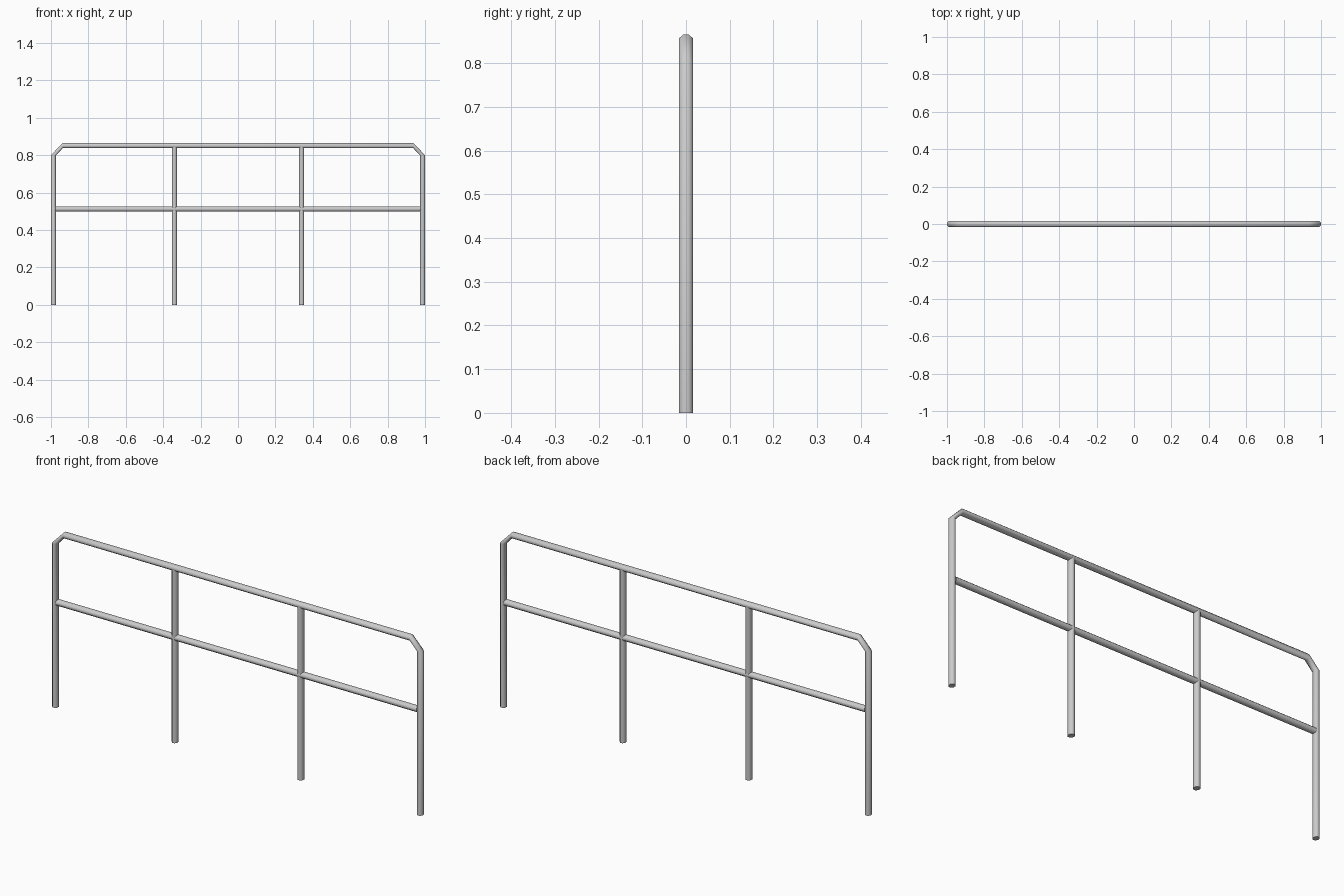
import bpy, bmesh, math
from mathutils import Vector

if "Cube" in bpy.data.objects:
    bpy.data.objects.remove(bpy.data.objects["Cube"])

R = 0.0158      # tube radius
SIDES = 8
RX = 0.0138     # tube half width in the plane of the railing


def tube(name, rings):
    """Sweep a tube through rings of (centre x, centre z, in-plane axis)."""
    bm = bmesh.new()
    loops = []
    for x, z, (ax, az) in rings:
        loop = []
        for i in range(SIDES):
            a = 2 * math.pi * (i + 0.5) / SIDES
            k = 1 / math.cos(math.pi / SIDES)
            u, v = RX * k * math.cos(a), R * k * math.sin(a)
            loop.append(bm.verts.new(Vector((x + ax * u, v, z + az * u))))
        loops.append(loop)
    for a, b in zip(loops, loops[1:]):
        for i in range(SIDES):
            j = (i + 1) % SIDES
            bm.faces.new((a[i], a[j], b[j], b[i]))
    bm.faces.new(loops[0])
    bm.faces.new(loops[-1])
    bmesh.ops.recalc_face_normals(bm, faces=bm.faces)
    me = bpy.data.meshes.new(name)
    bm.to_mesh(me)
    bm.free()
    ob = bpy.data.objects.new(name, me)
    bpy.context.collection.objects.link(ob)
    bpy.context.view_layer.objects.active = ob
    ob.select_set(True)
    bpy.ops.object.shade_smooth_by_angle(angle=math.radians(50))
    ob.select_set(False)
    return ob


X = 1 - RX            # end post centre
TOP = 0.865 - RX      # handrail centre height

# Outer frame: end posts, chamfered corners and handrail in one tube
tube("outer_frame", [
    (-X, 0, (-1, 0)), (-X, 0.80, (-1, 0)),
    (-0.937, TOP, (0, 1)), (0.937, TOP, (0, 1)),
    (X, 0.80, (1, 0)), (X, 0, (1, 0))])

# Middle posts
for side, x in (("left", -0.34), ("right", 0.34)):
    tube(f"middle_post_{side}", [(x, 0, (-1, 0)), (x, TOP - 0.005, (-1, 0))])

# Lower rail
tube("lower_rail", [(-0.975, 0.512, (0, 1)), (0.975, 0.512, (0, 1))])
